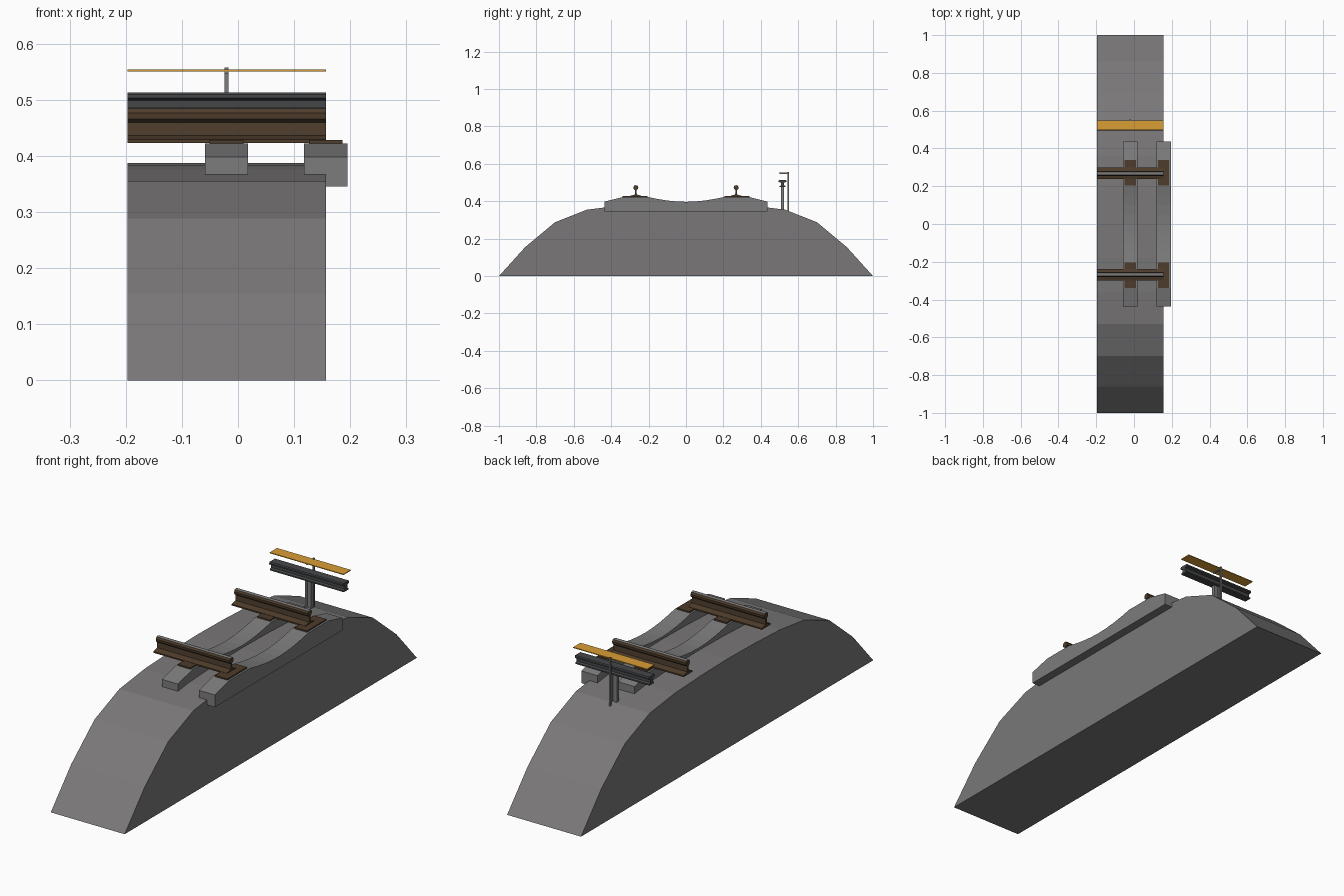
import bpy, bmesh, math

if "Cube" in bpy.data.objects:
    bpy.data.objects.remove(bpy.data.objects["Cube"])

X0, X1 = -0.197, 0.157          # length of the track section


def mat(name, r, g, b):
    m = bpy.data.materials.new(name)
    m.diffuse_color = (r, g, b, 1)
    m.use_nodes = True
    m.node_tree.nodes["Principled BSDF"].inputs["Base Color"].default_value = m.diffuse_color
    return m


STONE = mat("ballast_grey", 0.195, 0.187, 0.187)
CONCRETE = mat("concrete_grey", 0.2, 0.2, 0.2)
RUST = mat("rust_brown", 0.075, 0.046, 0.025)
STEEL = mat("worn_steel", 0.2, 0.2, 0.2)
DARK = mat("dark_steel", 0.06, 0.062, 0.065)
YELLOW = mat("cover_yellow", 0.69, 0.34, 0.035)


def extrude(name, profile, x0, x1, *mats):
    """Closed (y, z) profile swept along x."""
    bm = bmesh.new()
    a = [bm.verts.new((x0, y, z)) for y, z in profile]
    b = [bm.verts.new((x1, y, z)) for y, z in profile]
    n = len(a)
    bm.faces.new(a)
    bm.faces.new(b)
    for i in range(n):
        j = (i + 1) % n
        bm.faces.new((a[i], a[j], b[j], b[i]))
    bmesh.ops.recalc_face_normals(bm, faces=bm.faces)
    me = bpy.data.meshes.new(name)
    bm.to_mesh(me)
    bm.free()
    ob = bpy.data.objects.new(name, me)
    bpy.context.collection.objects.link(ob)
    for m in mats:
        me.materials.append(m)
    return ob


def box(name, x0, x1, y0, y1, z0, z1, m):
    return extrude(name, [(y0, z0), (y1, z0), (y1, z1), (y0, z1)], x0, x1, m)


def mirrored(half, centre=0.0):
    """Half profile as (offset, z), mirrored about a centre line."""
    return ([(centre + d, z) for d, z in half] +
            [(centre - d, z) for d, z in reversed(half) if d > 0])


# Ballast bed
extrude("ballast", mirrored([(1, 0), (0.86, 0.155), (0.70, 0.288), (0.53, 0.355),
                             (0.36, 0.376), (0.18, 0.384), (0, 0.387)]), X0, X1, STONE)

# Concrete sleepers with a dished middle, and rail plates on top
sleeper = [(0.437, 0.345), (0.437, 0.398), (0.34, 0.422), (0.20, 0.422),
           (0.15, 0.412), (0.10, 0.404), (0.05, 0.399), (0, 0.397)]
for k, x in enumerate((-0.0205, 0.1565)):
    extrude(f"sleeper_{k}", mirrored(sleeper), x - 0.0385, x + 0.0385, CONCRETE)
    for s in (-1, 1):
        box(f"rail_plate_{k}_{'left' if s < 0 else 'right'}", x - 0.03, x + 0.03,
            s * 0.272 - 0.067, s * 0.272 + 0.067, 0.420, 0.428, RUST)

# Running rails: foot, web, rounded head with a worn top
rail = [(0.030, 0.423), (0.030, 0.429), (0.005, 0.436), (0.0035, 0.459),
        (0.012, 0.466), (0.013, 0.476), (0.0085, 0.484), (0, 0.486)]
for s in (-1, 1):
    ob = extrude(f"rail_{'left' if s < 0 else 'right'}", mirrored(rail, s * 0.268),
                 X0, X1, RUST, STEEL)
    for p in ob.data.polygons:
        if p.normal.z > 0.9 and p.center.z > 0.47:
            p.material_index = 1

# Conductor rail
yc = 0.516
cond = [(0.016, 0.475), (0.016, 0.481), (0.008, 0.485), (0.008, 0.499),
        (0.021, 0.503), (0.021, 0.509), (0.018, 0.513)]
extrude("conductor_rail", mirrored(cond, yc), X0, X1, DARK)

# Insulator pillar: two posts joined by a thinner web
for s in (-1, 1):
    box(f"insulator_post_{s}", -0.0205 + s * 0.010 - 0.005, -0.0205 + s * 0.010 + 0.005,
        yc - 0.008, yc + 0.008, 0.345, 0.476, CONCRETE)
box("insulator_web", -0.0255, -0.0155, yc - 0.004, yc + 0.004, 0.345, 0.476, CONCRETE)

# Cover board with its post and arm
box("cover_board", X0, X1, 0.498, 0.548, 0.550, 0.5535, YELLOW)
box("cover_post", -0.0245, -0.0165, 0.544, 0.552, 0.345, 0.557, CONCRETE)
box("cover_arm", -0.0245, -0.0165, 0.500, 0.545, 0.546, 0.5505, CONCRETE)
